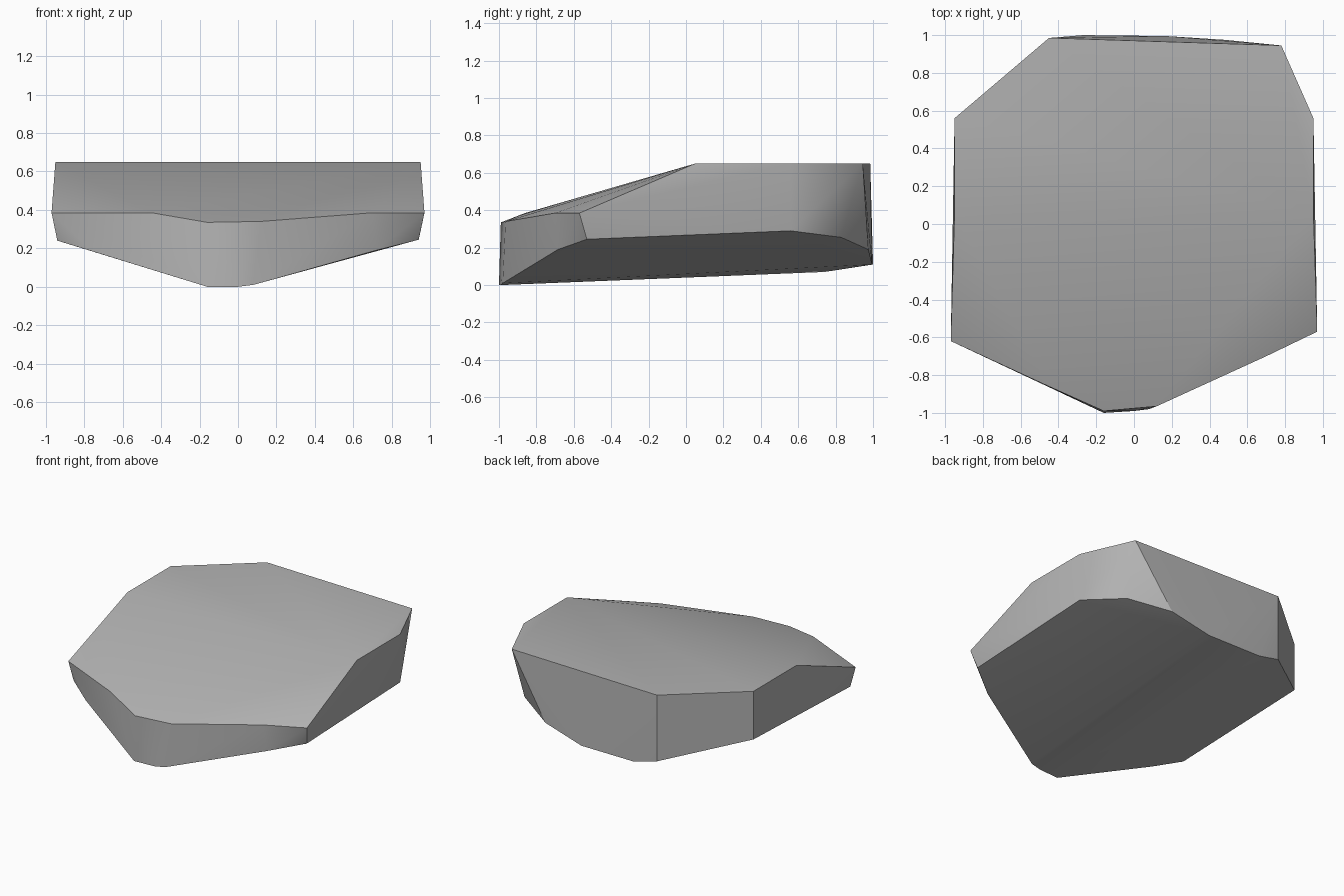
import bpy
import bmesh
import math

# Remove the default object only
default = bpy.data.objects.get("Cube")
if default:
    bpy.data.objects.remove(default, do_unlink=True)


def make_material(name, grey):
    colour = (grey, grey, grey, 1.0)
    material = bpy.data.materials.new(name)
    material.use_nodes = True
    material.diffuse_color = colour
    shader = material.node_tree.nodes["Principled BSDF"]
    shader.inputs["Base Color"].default_value = colour
    shader.inputs["Roughness"].default_value = 0.9
    return material


def build_hull(name, corners, material, sharp_angle):
    """Wrap a skin tightly around corner points and shade it softly."""
    bm = bmesh.new()
    for corner in corners:
        bm.verts.new(corner)
    result = bmesh.ops.convex_hull(bm, input=bm.verts[:])
    leftover = {item for key in ("geom_interior", "geom_unused")
                for item in result[key] if isinstance(item, bmesh.types.BMVert)}
    bmesh.ops.delete(bm, geom=list(leftover), context="VERTS")
    bmesh.ops.recalc_face_normals(bm, faces=bm.faces[:])

    mesh = bpy.data.meshes.new(name)
    bm.to_mesh(mesh)
    bm.free()
    mesh.materials.append(material)
    rock = bpy.data.objects.new(name, mesh)
    bpy.context.collection.objects.link(rock)

    # Soft slopes, crisp chiselled edges
    bpy.ops.object.select_all(action="DESELECT")
    rock.select_set(True)
    bpy.context.view_layer.objects.active = rock
    bpy.ops.object.shade_smooth_by_angle(angle=sharp_angle)
    return rock


# Flat crown: a level outline, with both straight sides mirrored
crown_height = 0.65
crown_outline = [(0.78, 0.945), (-0.45, 0.985)]
for side in (-1, 1):
    crown_outline += [(side * 0.95, 0.05), (side * 0.95, 0.56)]
crown = [(x, y, crown_height) for x, y in crown_outline]

# Brow: upper rim of the front walls, where the sloping top ends
brow = [
    (-0.97, -0.62, 0.385), (-0.45, -0.86, 0.385), (-0.16, -0.99, 0.335),
    (0.12, -0.965, 0.34), (0.7, -0.7, 0.385), (0.97, -0.57, 0.385),
]

# Lower rim: where the walls meet the underside
front_rim = [
    (-0.94, -0.6, 0.24), (-0.76, -0.715, 0.185), (-0.16, -1.0, 0.0),
    (0, -0.99, 0.0), (0.08, -0.98, 0.01), (0.72, -0.685, 0.19), (0.94, -0.53, 0.245),
]
back_rim = [
    (0.95, 0.56, 0.29), (0.755, 0.83, 0.255), (0.48, 0.975, 0.19),
    (0.17, 0.995, 0.11), (-0.27, 1.0, 0.11), (-0.45, 0.985, 0.155), (-0.95, 0.56, 0.29),
]

# Keel: rear end of the shallow ridge beneath
keel = [(-0.1, 0.74, 0.07)]

stone = make_material("grey stone", 0.45)
build_hull("rock", crown + brow + front_rim + back_rim + keel, stone, math.radians(30))
